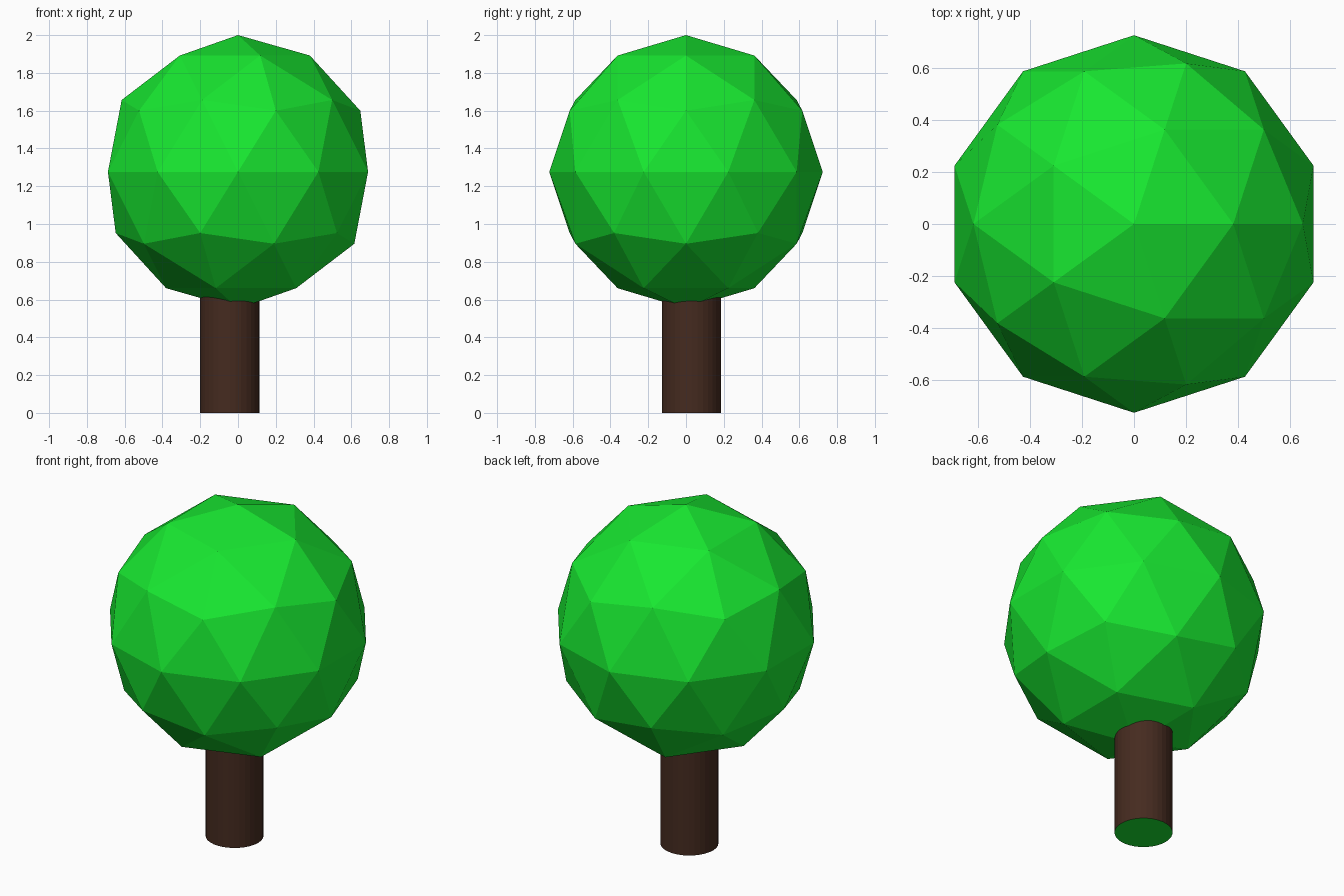
import bpy

if "Cube" in bpy.data.objects:
    bpy.data.objects.remove(bpy.data.objects["Cube"])


def material(name, rgb):
    m = bpy.data.materials.new(name)
    m.diffuse_color = (*rgb, 1)
    m.use_nodes = True
    m.node_tree.nodes["Principled BSDF"].inputs["Base Color"].default_value = m.diffuse_color
    return m


leaf = material("leaf_green", (0.009, 0.8, 0.03))
bark = material("bark_brown", (0.06, 0.024, 0.014))

# Low-poly foliage ball
R = 0.724
bpy.ops.mesh.primitive_ico_sphere_add(subdivisions=2, radius=R, location=(0, 0, 2 - R))
foliage = bpy.context.object
foliage.name = "foliage"
foliage.data.materials.append(leaf)

# Slightly off-centre trunk, reaching into the foliage
H = 0.75
bpy.ops.mesh.primitive_cylinder_add(vertices=32, radius=0.157, depth=H,
                                    location=(-0.043, 0.029, H / 2))
trunk = bpy.context.object
trunk.name = "trunk"
trunk.data.materials.append(bark)
trunk.data.materials.append(leaf)

# End caps are green, sides are bark
for p in trunk.data.polygons:
    p.material_index = 1 if abs(p.normal.z) > 0.9 else 0
